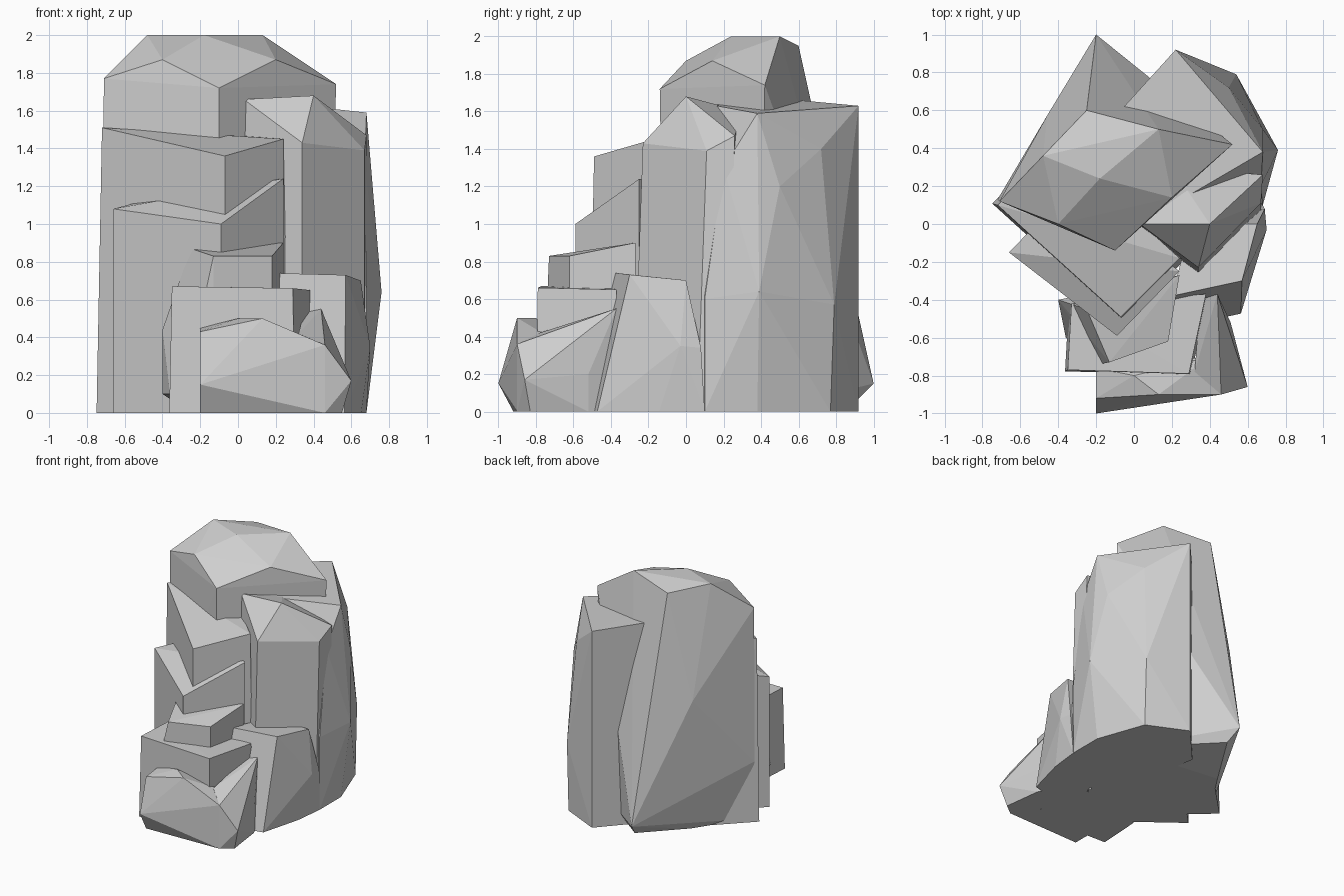
import bpy
import bmesh
from mathutils import Vector

cube = bpy.data.objects.get("Cube")
if cube:
    bpy.data.objects.remove(cube, do_unlink=True)

stone = bpy.data.materials.new("grey_stone")
stone.use_nodes = True
grey = (.62, .62, .62, 1)
stone.diffuse_color = grey
shader = next(node for node in stone.node_tree.nodes if node.type == "BSDF_PRINCIPLED")
shader.inputs["Base Color"].default_value = grey


def drop_to_ground(rim, spread, lean):
    """Ground outline: the rim widened about its middle and shifted by lean."""
    middle = sum(rim, Vector((0, 0, 0))) / len(rim)
    outline = []
    for corner in rim:
        foot = middle + (corner - middle) * spread + Vector(lean)
        foot.z = 0
        outline.append(foot)
    return outline


def rock(name, rim, crown=(), bulges=(), spread=1, lean=(0, 0, 0)):
    """Faceted boulder: convex hull of the rim, its ground outline,
    crown points above the rim and bulges on the flanks."""
    rim = [Vector(corner) for corner in rim]
    corners = rim + drop_to_ground(rim, spread, lean)
    corners += [Vector(corner) for corner in (*crown, *bulges)]
    bm = bmesh.new()
    for corner in corners:
        bm.verts.new(corner)
    hull = bmesh.ops.convex_hull(bm, input=bm.verts)
    loose = {part for part in hull["geom_interior"] + hull["geom_unused"]
             if isinstance(part, bmesh.types.BMVert)}
    bmesh.ops.delete(bm, geom=list(loose), context="VERTS")
    bmesh.ops.recalc_face_normals(bm, faces=bm.faces)
    mesh = bpy.data.meshes.new(name)
    bm.to_mesh(mesh)
    bm.free()
    mesh.materials.append(stone)
    boulder = bpy.data.objects.new(name, mesh)
    bpy.context.collection.objects.link(boulder)


def slab(name, front, left, right, sag, spread):
    """Block whose top is a parallelogram with its hidden back corner sagging."""
    front, left, right = Vector(front), Vector(left), Vector(right)
    back = left + right - front
    back.z -= sag
    rock(name, [front, left, back, right], spread=spread)


# Tall summit boulder with a faceted cap and sloping back
rock("summit_rock",
     rim=[(-.71, .12, 1.77), (-.1, -.14, 1.72), (.52, .42, 1.74)],
     crown=[(-.48, .36, 2), (-.18, .24, 2), (.13, .5, 2),
            (-.25, .6, 1.95), (-.4, 0, 1.87), (.2, .14, 1.87)],
     bulges=[(-.72, .13, .5), (-.46, .57, 1.1), (-.2, 1, .15),
             (-.16, .9, .05), (-.4, .5, 0)],
     spread=.9)

# Stepped slabs descending toward the front
slab("upper_step", front=(-.07, -.49, 1.36), left=(-.72, .1, 1.51),
     right=(.24, -.18, 1.45), sag=.1, spread=1.06)
slab("middle_step", front=(-.09, -.59, 1), left=(-.66, -.15, 1.08),
     right=(.24, -.25, 1.24), sag=.15, spread=1)
rock("lower_step",
     rim=[(-.13, -.73, .83), (.18, -.62, .83), (.24, -.27, .9), (-.25, -.45, .87)],
     bulges=[(-.4, -.4, .44), (-.4, -.4, .1), (-.36, -.6, .1), (-.18, -.74, .6)])
rock("front_ledge",
     rim=[(-.35, -.77, .67), (.29, -.79, .66), (.38, -.37, .65), (-.33, -.42, .67)],
     spread=1.04)

# Low rock at the foot, with a wedge at its right end
rock("foot_rock",
     rim=[(-.2, -.92, .43), (.13, -.9, .5), (.46, -.9, .36),
          (.4, -.7, .38), (-.2, -.76, .45)],
     crown=[(0, -.8, .5)],
     bulges=[(-.2, -1, .15), (.6, -.86, .17), (.55, -.83, 0)])
rock("foot_wedge",
     rim=[(.46, -.9, .36), (.35, -.4, .53), (.44, -.37, .55), (.32, -.78, .42)],
     bulges=[(.6, -.86, .17), (.55, -.83, 0), (.51, -.52, .2), (.51, -.52, 0)])

# Right flank: leaning low rock, tall column, broad back column
rock("low_right_rock",
     rim=[(.2, -.38, .74), (.57, -.3, .73), (.65, 0, .7), (.3, 0, .7)],
     bulges=[(.7, -.03, .35), (.69, .08, .34), (.68, .1, 0)],
     spread=1.1, lean=(-.02, -.16, 0))
rock("right_column",
     rim=[(.03, 0, 1.66), (.34, -.23, 1.43), (.67, .11, 1.39),
          (.68, .26, 1.47), (.2, .3, 1.6)],
     crown=[(.4, 0, 1.68)], lean=(0, -.05, 0))
rock("back_column",
     rim=[(.22, .92, 1.63), (-.07, .6, 1.66), (.03, 0, 1.66), (.68, .38, 1.59)],
     bulges=[(.5, .72, 1.4), (.68, .5, 1.2), (.54, .79, .57), (.76, .39, .64),
             (.69, .33, .3), (.54, .77, 0), (.67, .2, 1.3), (.68, .1, .6),
             (.68, .1, 0)])
